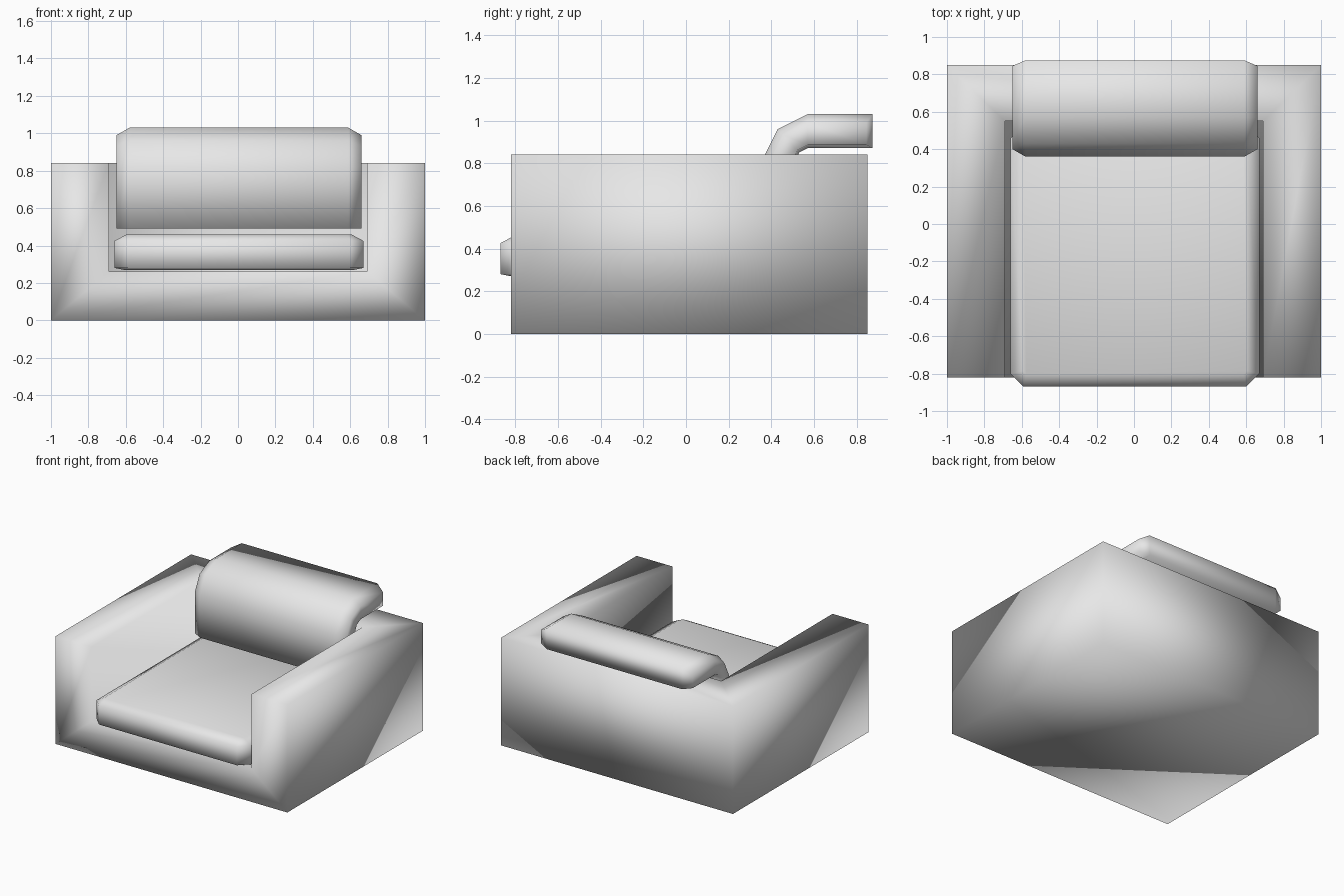
import bpy
import bmesh
from mathutils import Vector

default_cube = bpy.data.objects.get("Cube")
if default_cube:
    bpy.data.objects.remove(default_cube, do_unlink=True)

# One plain upholstery colour
fabric = bpy.data.materials.new("grey_fabric")
fabric.use_nodes = True
grey = (0.8, 0.8, 0.8, 1)
fabric.diffuse_color = grey
fabric.node_tree.nodes["Principled BSDF"].inputs["Base Color"].default_value = grey


def loft(name, rings, extra_faces):
    """Join closed rings of points with quads, then add the closing faces."""
    bm = bmesh.new()
    count = len(rings[0])
    verts = [bm.verts.new(p) for ring in rings for p in ring]
    for r in range(len(rings) - 1):
        for i in range(count):
            j = (i + 1) % count
            a, b = r * count, (r + 1) * count
            bm.faces.new([verts[a + i], verts[a + j], verts[b + j], verts[b + i]])
    for face in extra_faces:
        bm.faces.new([verts[i] for i in face])
    bmesh.ops.recalc_face_normals(bm, faces=bm.faces)
    for face in bm.faces:
        face.smooth = True
    mesh = bpy.data.meshes.new(name)
    bm.to_mesh(mesh)
    bm.free()
    mesh.materials.append(fabric)
    obj = bpy.data.objects.new(name, mesh)
    bpy.context.collection.objects.link(obj)
    return obj


# Frame: U-shaped section whose inner edge stops short to leave the backrest
half_u = [(1, 0), (1, 0.84), (0.69, 0.84), (0.69, 0.26)]
section = [(-x, z) for x, z in half_u] + half_u[::-1]
front = [(x, -0.82, z) for x, z in section]
back = [(x, 0.85 if abs(x) == 1 else 0.55, z) for x, z in section]
loft("chair_frame", [front, back], [
    (0, 1, 2, 3), (0, 3, 4, 7), (4, 5, 6, 7),            # front of the frame
    (10, 11, 12, 13), (9, 10, 13, 14), (8, 9, 14, 15),   # backrest
])


# Seat cushion: stacked rectangles with cut corners
def cut_rectangle(z, inset, cut):
    hx, hy = 0.665 - inset, 0.70 - inset
    quarter = [(hx, hy - cut), (hx - cut, hy)]
    flipped = [(-x, y) for x, y in quarter[::-1]]
    outline = quarter + flipped
    outline += [(-x, -y) for x, y in outline]
    return [(x + 0.005, y - 0.17, z) for x, y in outline]


seat_rings = [cut_rectangle(0.27, 0.05, 0.03), cut_rectangle(0.28, 0, 0.07),
              cut_rectangle(0.425, 0, 0.07), cut_rectangle(0.46, 0.065, 0.02)]
loft("seat_cushion", seat_rings, [range(8), range(24, 32)])

# Back cushion: bent profile folded over the backrest, with softened ends
outer = [Vector(p) for p in
         [(0.36, 0.49), (0.36, 0.82), (0.43, 0.96), (0.57, 1.03), (0.875, 1.03)]]
inner = [Vector(p) for p in
         [(0.52, 0.49), (0.52, 0.82), (0.53, 0.85), (0.57, 0.87), (0.875, 0.87)]]


def back_ring(x, taper):
    face = [a.lerp(b, taper) for a, b in zip(outer, inner)]
    lining = [b.lerp(a, taper * 0.4) for a, b in zip(outer, inner)]
    for edge in (face, lining):
        edge[-1].x -= taper * 0.12
    return [(x + 0.005, p.x, p.y) for p in face + lining[::-1]]


back_rings = [back_ring(-0.655, 0.25), back_ring(-0.585, 0),
              back_ring(0.585, 0), back_ring(0.655, 0.25)]
caps = [[start + k for k in (i, i + 1, 8 - i, 9 - i)]
        for start in (0, 30) for i in range(4)]
loft("back_cushion", back_rings, caps)
